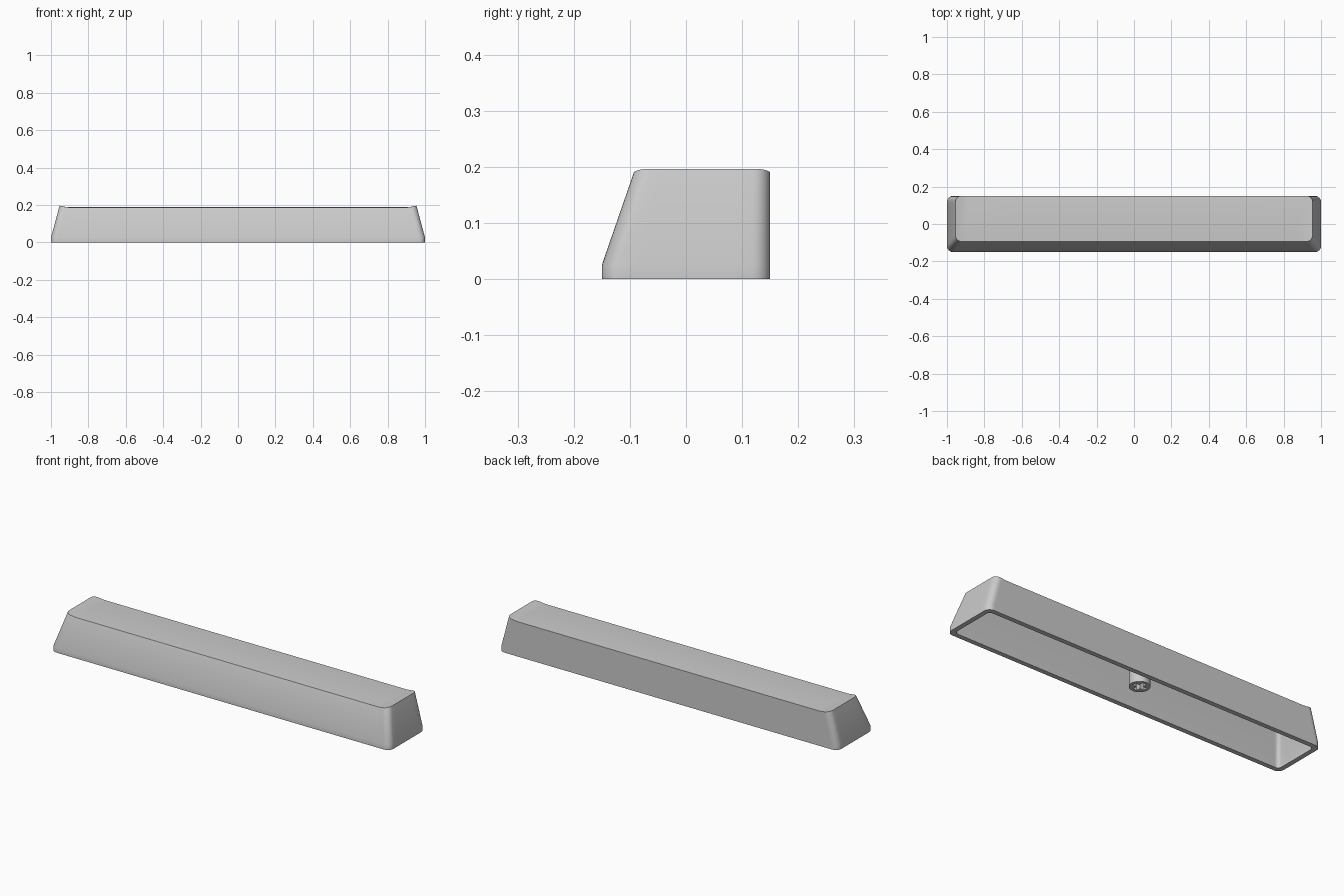
import bpy, bmesh, math

if "Cube" in bpy.data.objects:
    bpy.data.objects.remove(bpy.data.objects["Cube"])

ROWS, ARC = 8, 6
INSETS = [1, .992, .984, .976, .968, .96, .8, .6, .4, .2, 0]


def grid(hx, y0, y1, r, height):
    """Columns of points filling a rounded rectangle; height(x, v) gives z."""
    half = []
    for k in range(ARC):
        a = k / ARC * math.pi / 2
        half.append((hx - r + r * math.cos(a), r - r * math.sin(a)))
    half += [((hx - r) * f, 0) for f in INSETS]
    stations = [(-x, o) for x, o in half] + [(x, o) for x, o in reversed(half[:-1])]
    cols = []
    for x, o in stations:
        a, b = y0 + o, y1 - o
        cols.append([(x, a + (b - a) * j / ROWS, height(x, j / ROWS * 2 - 1))
                     for j in range(ROWS + 1)])
    return cols


def perimeter(c):
    return ([col[0] for col in c] + c[-1][1:-1]
            + [col[-1] for col in reversed(c)] + c[0][-2:0:-1])


def top_height(x, v):
    # raised ends, shallow crown along the middle
    t = min(1, max(0, (abs(x) - 0.88) / 0.072))
    return 0.186 + 0.010 * t * t + 0.003 * (1 - v * v) * (1 - t) ** 2


def flat(z):
    return lambda x, v: z


def smooth(ob):
    bpy.ops.object.select_all(action='DESELECT')
    ob.select_set(True)
    bpy.context.view_layer.objects.active = ob
    bpy.ops.object.shade_smooth_by_angle(angle=math.radians(30))


# Hollow key shell: inner ceiling -> inner rim -> outer rim -> skirt -> top
bm = bmesh.new()
levels = [
    grid(0.94, -0.083, 0.125, 0.02, flat(0.16)),
    grid(0.975, -0.125, 0.125, 0.02, flat(0.02)),
    grid(0.975, -0.125, 0.125, 0.02, flat(0)),
    grid(1.0, -0.15, 0.15, 0.032, flat(0)),
    grid(1.0, -0.15, 0.15, 0.032, flat(0.025)),
]
rings = [[bm.verts.new(p) for p in perimeter(g)] for g in levels]
top = [[bm.verts.new(p) for p in col]
       for col in grid(0.954, -0.093, 0.15, 0.03, top_height)]
rings.append(perimeter(top))
for a, b in zip(rings, rings[1:]):
    for i in range(len(a)):
        k = (i + 1) % len(a)
        bm.faces.new((a[i], a[k], b[k], b[i]))
for c, d in zip(top, top[1:]):
    for j in range(ROWS):
        bm.faces.new((c[j], d[j], d[j + 1], c[j + 1]))
bm.faces.new(rings[0])
bmesh.ops.recalc_face_normals(bm, faces=bm.faces)
mesh = bpy.data.meshes.new("key_shell")
bm.to_mesh(mesh)
bm.free()
shell = bpy.data.objects.new("key_shell", mesh)
bpy.context.collection.objects.link(shell)
smooth(shell)

# Round stem with a cross-shaped socket, hanging from the ceiling
curve = bpy.data.curves.new("stem", 'CURVE')
curve.dimensions = '2D'
curve.fill_mode = 'BOTH'
curve.extrude = 0.08
L, W = 0.035, 0.011
circle = [(0.05 * math.cos(i * math.pi / 16), 0.05 * math.sin(i * math.pi / 16))
          for i in range(32)]
cross = []
for q in range(4):
    c, s = round(math.cos(q * math.pi / 2)), round(math.sin(q * math.pi / 2))
    cross += [(x * c - y * s, x * s + y * c) for x, y in ((L, -W), (L, W), (W, W))]
for pts in (circle, cross):
    sp = curve.splines.new('POLY')
    sp.points.add(len(pts) - 1)
    for p, (x, y) in zip(sp.points, pts):
        p.co = (x, y, 0, 1)
    sp.use_cyclic_u = True
stem = bpy.data.objects.new("stem", curve)
stem.location = (0, 0.04, 0.082)
bpy.context.collection.objects.link(stem)
bpy.ops.object.select_all(action='DESELECT')
stem.select_set(True)
bpy.context.view_layer.objects.active = stem
bpy.ops.object.convert(target='MESH')
smooth(bpy.context.view_layer.objects.active)
